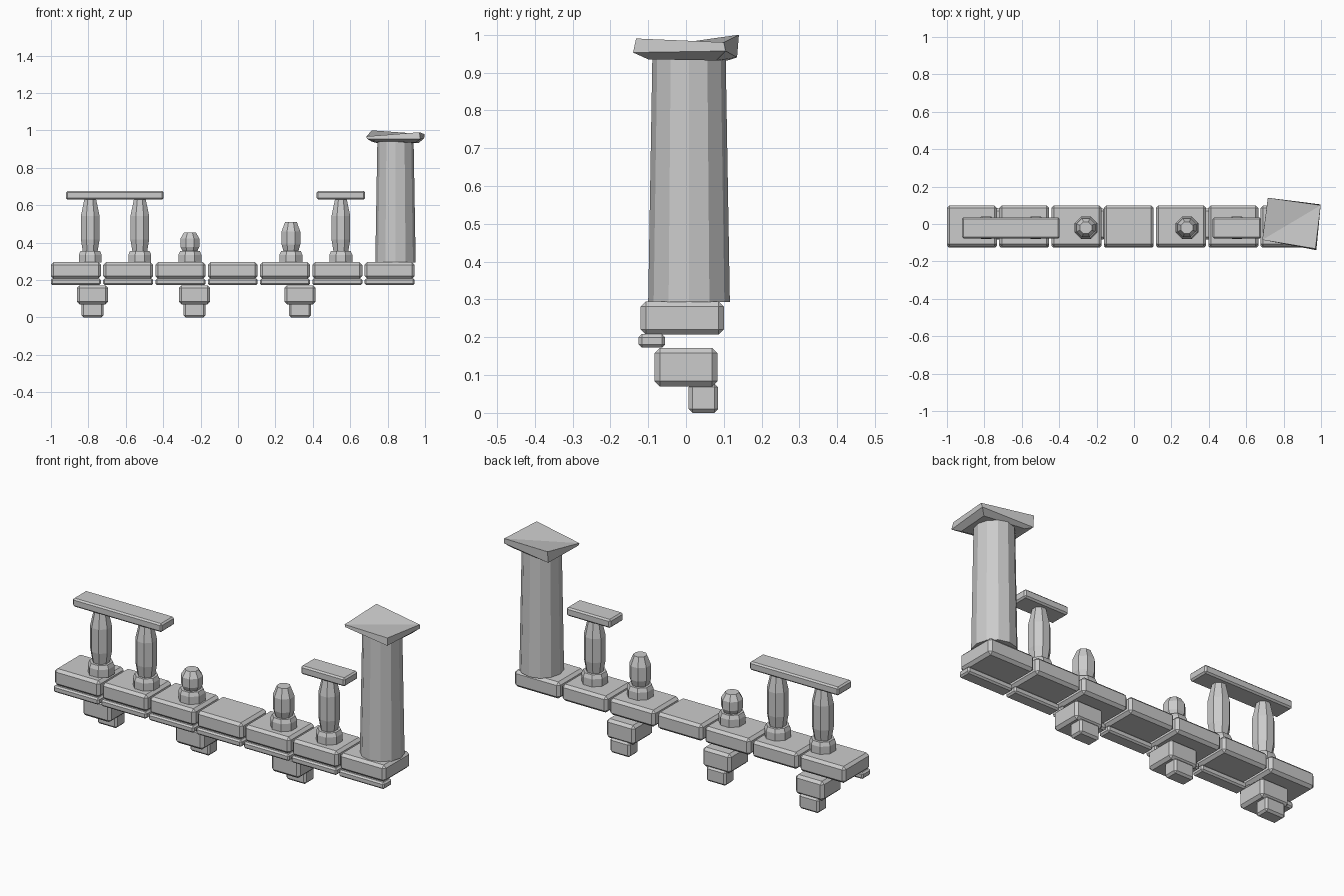
import bpy, bmesh, math

if "Cube" in bpy.data.objects:
    bpy.data.objects.remove(bpy.data.objects["Cube"])


def finish(name, bm):
    bmesh.ops.recalc_face_normals(bm, faces=bm.faces)
    mesh = bpy.data.meshes.new(name)
    bm.to_mesh(mesh)
    bm.free()
    obj = bpy.data.objects.new(name, mesh)
    bpy.context.collection.objects.link(obj)
    return obj


def block(name, x0, x1, y0, y1, z0, z1, chamfer):
    """Stone block with a single-cut chamfer on every edge."""
    bm = bmesh.new()
    bmesh.ops.create_cube(bm, size=1)
    for v in bm.verts:
        v.co = ((x0 + x1) / 2 + v.co.x * (x1 - x0),
                (y0 + y1) / 2 + v.co.y * (y1 - y0),
                (z0 + z1) / 2 + v.co.z * (z1 - z0))
    bmesh.ops.bevel(bm, geom=bm.edges[:], offset=chamfer, segments=1, affect='EDGES')
    return finish(name, bm)


def loft(name, rings):
    """Closed solid through a stack of rings with equal point counts."""
    bm = bmesh.new()
    loops = [[bm.verts.new(p) for p in ring] for ring in rings]
    for a, b in zip(loops, loops[1:]):
        for i in range(len(a)):
            j = (i + 1) % len(a)
            bm.faces.new((a[i], a[j], b[j], b[i]))
    bm.faces.new(loops[0][::-1])
    if len(loops[-1]) == 4:  # fold a four-point top along its diagonal
        a, b, c, d = loops[-1]
        bm.faces.new((a, b, c))
        bm.faces.new((a, c, d))
    else:
        bm.faces.new(loops[-1])
    return finish(name, bm)


def turned(name, x, y, profile, sides, turn=0.0):
    """Faceted turned shape from (radius, height) pairs."""
    angles = [turn + 2 * math.pi * i / sides for i in range(sides)]
    return loft(name, [[(x + r * math.cos(a), y + r * math.sin(a), z) for a in angles]
                       for r, z in profile])


# Row of floor slabs with a trim strip under the front edge
for i in range(7):
    x = -1 + 0.2795 * i
    block("floor_slab", x, x + 0.267, -0.12, 0.10, 0.207, 0.295, 0.014)
    block("trim_strip", x, x + 0.267, -0.125, -0.055, 0.173, 0.208, 0.008)

# Stepped support brackets
for x in (-0.778, -0.233, 0.332):
    block("bracket_upper", x - 0.083, x + 0.083, -0.083, 0.083, 0.07, 0.172, 0.014)
    block("bracket_lower", x - 0.058, x + 0.058, 0.007, 0.085, 0.0, 0.078, 0.01)

# Balusters, two of them broken short
for x, top in ((-0.79, 0.632), (-0.525, 0.632), (-0.257, 0.455), (0.283, 0.51), (0.55, 0.632)):
    h = top - 0.355
    turned("baluster_base", x, -0.02,
           [(0.066, 0.293), (0.066, 0.335), (0.057, 0.355)], 8, math.pi / 8)
    turned("baluster_shaft", x, -0.02,
           [(0.043, 0.354), (0.054, 0.355 + 0.22 * h), (0.054, 0.355 + 0.68 * h),
            (0.034, top)], 8, math.pi / 8)

# Remaining pieces of hand rail
block("rail_long", -0.92, -0.397, -0.077, 0.036, 0.63, 0.675, 0.008)
block("rail_short", 0.421, 0.68, -0.077, 0.036, 0.63, 0.675, 0.008)

# End column
turned("column", 0.842, 0.008, [(0.108, 0.293), (0.097, 0.94)], 12)

# Crooked capstone, corners in order front left, front right, back right, back left
loft("capstone", [
    [(0.72, -0.06, 0.943), (0.95, -0.10, 0.935), (0.965, 0.08, 0.932), (0.745, 0.11, 0.932)],
    [(0.69, -0.085, 0.955), (0.975, -0.14, 0.953), (0.995, 0.105, 0.957), (0.715, 0.135, 0.94)],
    [(0.686, -0.085, 0.968), (0.97, -0.132, 0.99), (0.998, 0.10, 0.98), (0.716, 0.14, 1.0)],
])
